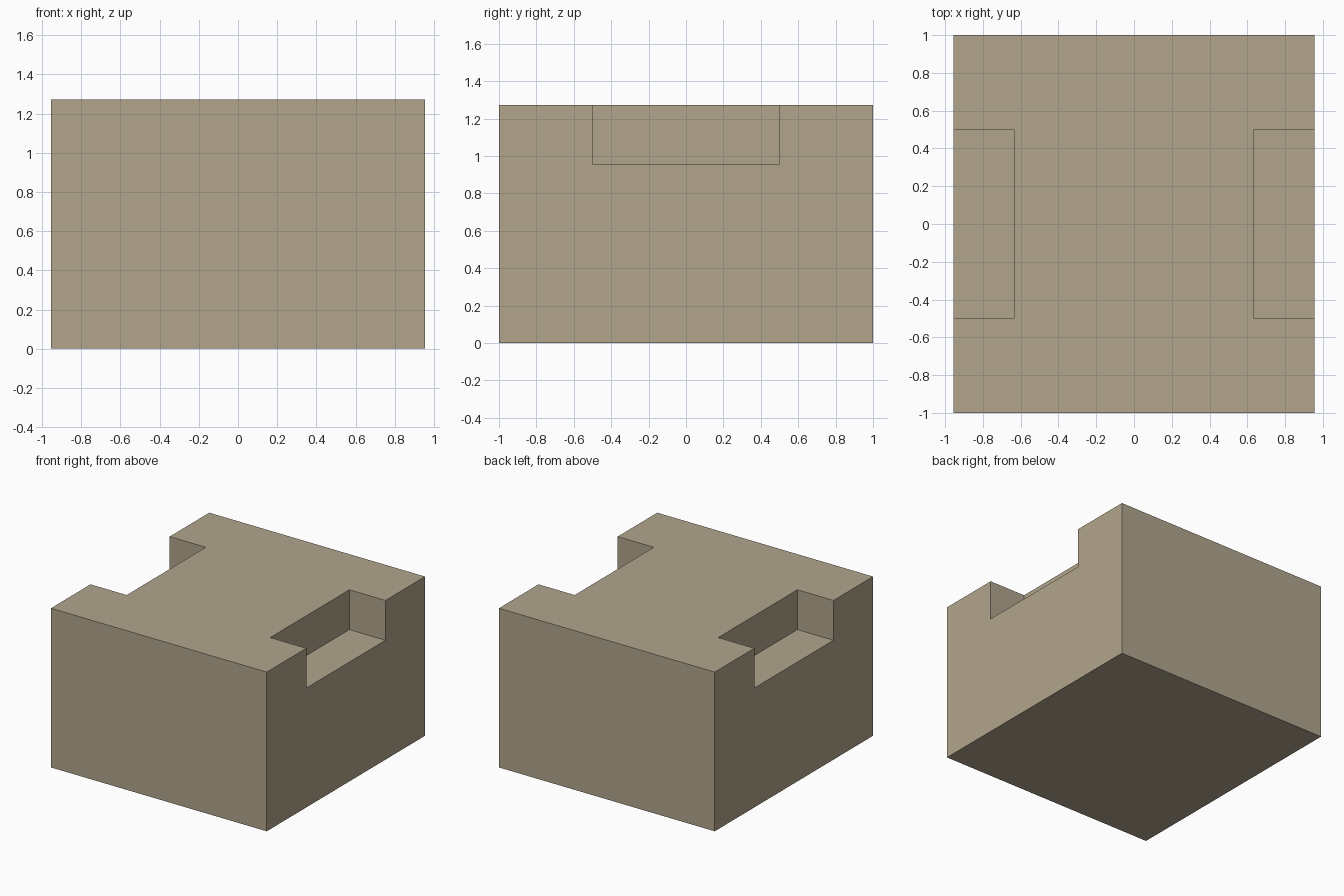
import bpy

if "Cube" in bpy.data.objects:
    bpy.data.objects.remove(bpy.data.objects["Cube"])

HALF_X, HALF_Y, HEIGHT = 0.9545, 1.0, 1.273
NOTCH_IN, NOTCH_Y, NOTCH_FLOOR = 0.635, 0.5, 0.9545


def box(name, x0, x1, y0, y1, z0, z1):
    bpy.ops.mesh.primitive_cube_add(size=1)
    ob = bpy.context.object
    ob.name = name
    for v in ob.data.vertices:
        v.co = (x1 if v.co.x > 0 else x0,
                y1 if v.co.y > 0 else y0,
                z1 if v.co.z > 0 else z0)
    return ob


stone = bpy.data.materials.new("warm_stone")
stone.diffuse_color = (0.44, 0.375, 0.265, 1)
stone.use_nodes = True
stone.node_tree.nodes["Principled BSDF"].inputs["Base Color"].default_value = stone.diffuse_color

# Solid block
block = box("block", -HALF_X, HALF_X, -HALF_Y, HALF_Y, 0, HEIGHT)
block.data.materials.append(stone)

# Rectangular notches in the left and right top edges
for side, name in ((-1, "left_notch_cutter"), (1, "right_notch_cutter")):
    xs = sorted((side * NOTCH_IN, side * (HALF_X + 0.2)))
    cutter = box(name, *xs, -NOTCH_Y, NOTCH_Y, NOTCH_FLOOR, HEIGHT + 0.2)
    cutter.data.materials.append(stone)
    mod = block.modifiers.new(name, "BOOLEAN")
    mod.operation = "DIFFERENCE"
    mod.solver = "EXACT"
    mod.object = cutter
    bpy.context.view_layer.objects.active = block
    bpy.ops.object.modifier_apply(modifier=mod.name)
    bpy.data.objects.remove(cutter)
